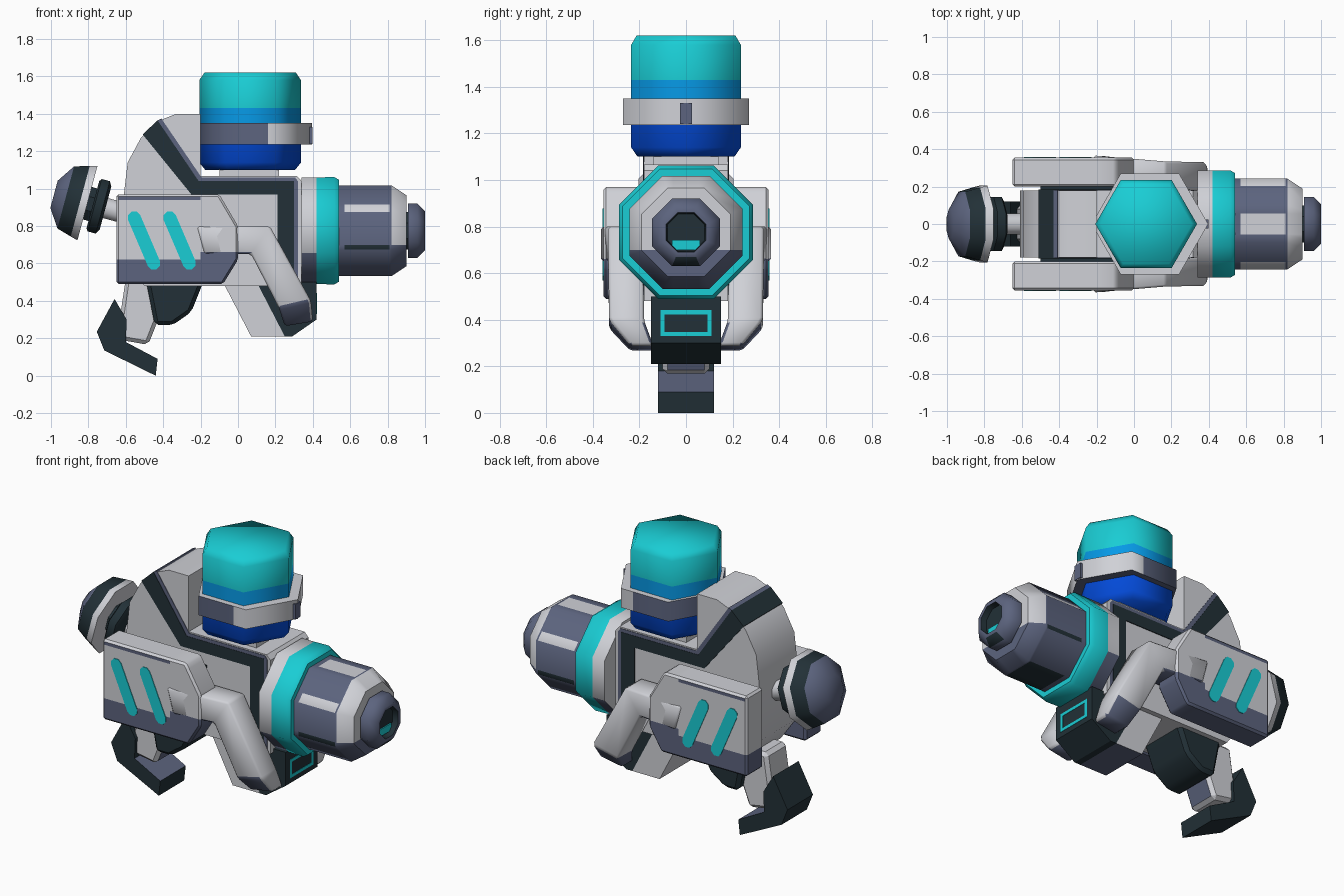
import bpy, bmesh, math
from mathutils import Vector

cube = bpy.data.objects.get("Cube")
if cube:
    bpy.data.objects.remove(cube, do_unlink=True)

# Flat colours
COLOURS = {
    "light_grey": (0.63, 0.64, 0.68),
    "slate": (0.107, 0.127, 0.21),
    "charcoal": (0.016, 0.03, 0.038),
    "cyan": (0.01, 0.61, 0.66),
    "sky_blue": (0.002, 0.33, 0.82),
    "deep_blue": (0.001, 0.07, 0.70),
}
MATS = []
for key, rgb in COLOURS.items():
    m = bpy.data.materials.new(key)
    m.use_nodes = True
    m.diffuse_color = (*rgb, 1)
    m.node_tree.nodes["Principled BSDF"].inputs["Base Color"].default_value = (*rgb, 1)
    MATS.append(m)
LIGHT, SLATE, DARK, CYAN, SKY, DEEP = range(6)


def finish(bm, name, rule=None, angle=30):
    """Turn a bmesh into a named object, painting faces by an optional rule."""
    bmesh.ops.recalc_face_normals(bm, faces=bm.faces[:])
    if rule:
        for f in bm.faces:
            new = rule(f.calc_center_median(), f.normal)
            if new is not None:
                f.material_index = new
    me = bpy.data.meshes.new(name)
    bm.to_mesh(me)
    bm.free()
    for m in MATS:
        me.materials.append(m)
    me.shade_smooth()
    me.set_sharp_from_angle(angle=math.radians(angle))
    ob = bpy.data.objects.new(name, me)
    bpy.context.collection.objects.link(ob)


def soften(bm, size):
    bmesh.ops.recalc_face_normals(bm, faces=bm.faces[:])
    edges = [e for e in bm.edges if e.calc_face_angle(0) > 0.35]
    bmesh.ops.bevel(bm, geom=edges, offset=size, segments=1, affect='EDGES', profile=0.5, material=-1)


def split(bm, axis, *values):
    """Cut all faces along planes across one axis, as borders for paint."""
    for v in values:
        co = Vector()
        co[axis] = v
        no = Vector()
        no[axis] = 1
        bmesh.ops.bisect_plane(bm, geom=bm.verts[:] + bm.edges[:] + bm.faces[:], plane_co=co, plane_no=no)


def skin(rings, mats):
    """Join rings of points with quads and close both ends."""
    bm = bmesh.new()
    vs = [[bm.verts.new(p) for p in ring] for ring in rings]
    n = len(vs[0])
    for a, b, mat in zip(vs, vs[1:], mats):
        for i in range(n):
            j = (i + 1) % n
            bm.faces.new((a[i], a[j], b[j], b[i])).material_index = mat
    bm.faces.new(vs[0]).material_index = mats[0]
    bm.faces.new(vs[-1]).material_index = mats[-1]
    return bm


def prism(pts, y0, y1, mat=LIGHT, bevel=0):
    """Extrude an xz outline along y."""
    bm = skin([[(x, y, z) for x, z in pts] for y in (y0, y1)], [mat, mat])
    if bevel:
        soften(bm, bevel)
    return bm


def turned(rings, sides, origin, axis, u):
    """Faceted solid of (offset, radius to flat, material) rings along an axis."""
    axis, u, origin = Vector(axis).normalized(), Vector(u), Vector(origin)
    v = axis.cross(u)
    phase = math.pi / sides if sides == 8 else 0
    k = 1 / math.cos(math.pi / sides)
    loops = []
    for off, r, _ in rings:
        angs = [phase + 2 * math.pi * i / sides for i in range(sides)]
        loops.append([origin + axis * off + (u * math.cos(a) + v * math.sin(a)) * r * k for a in angs])
    return skin(loops, [r[2] for r in rings])


# Body with rounded hump
hump = [(0.315, 1.067), (-0.2, 1.067), (-0.2, 1.4), (-0.33, 1.4), (-0.43, 1.36), (-0.52, 1.27),
        (-0.59, 1.14), (-0.61, 0.97), (-0.6, 0.62), (-0.5, 0.48), (0.34, 0.48), (0.34, 1.04)]
finish(prism(hump, -0.18, 0.18), "body", angle=40)
finish(prism([(-0.51, 1.29), (-0.25, 0.97), (0.21, 0.97), (0.21, 0.49), (0.3, 0.49), (0.3, 1.04),
              (-0.21, 1.04), (-0.43, 1.365)], -0.185, 0.185, DARK), "body_stripe")
finish(prism([(-0.43, 1.365), (-0.21, 1.04), (0.3, 1.04), (0.3, 0.49), (0.32, 0.49), (0.32, 1.04),
              (0.305, 1.06), (-0.195, 1.06), (-0.41, 1.375)], -0.183, 0.183, SLATE), "stripe_edge")
finish(prism([(-0.5, 0.55), (-0.445, 0.27), (-0.35, 0.27), (-0.25, 0.34), (-0.19, 0.49), (-0.15, 0.55)],
             -0.15, 0.15, DARK, 0.02), "belly")

# Chest base in two tones with a framed front plate
finish(prism([(-0.08, 0.5), (0.07, 0.21), (0.25, 0.21), (0.1, 0.5)], -0.15, 0.15), "chest_base_rear",
       lambda c, n: SLATE if n.z < -0.9 else None)
finish(prism([(0.1, 0.5), (0.25, 0.21), (0.29, 0.21), (0.42, 0.3), (0.42, 0.5)], -0.15, 0.15, DARK),
       "chest_base_front")


def box(name, lo, hi, mat):
    finish(prism([(lo[0], lo[2]), (hi[0], lo[2]), (hi[0], hi[2]), (lo[0], hi[2])], lo[1], hi[1], mat), name)


for z in (0.33, 0.423):
    box("plate_frame_bar", (0.418, -0.11, z), (0.422, 0.11, z + 0.018), CYAN)
for y in (-0.11, 0.092):
    box("plate_frame_post", (0.418, y, 0.33), (0.422, y + 0.018, 0.441), CYAN)

# Canister with neck and collar
box("neck", (-0.1, -0.14, 1.04), (0.22, 0.14, 1.12), LIGHT)
C6 = math.cos(math.pi / 6)
tank = [(1.10, 0.24, DEEP), (1.14, 0.272, DEEP), (1.35, 0.272, SKY), (1.43, 0.272, CYAN),
        (1.58, 0.272, CYAN), (1.62, 0.245, CYAN)]
finish(turned([(z, r * C6, m) for z, r, m in tank], 6, (0.065, 0, 0), (0, 0, 1), (1, 0, 0)),
       "canister", angle=62)
collar = turned([(1.235, 0.27, LIGHT), (1.35, 0.27, LIGHT)], 6, (0.085, 0, 0), (0, 0, 1), (1, 0, 0))
split(collar, 0, 0.16)
finish(collar, "canister_collar",
       lambda c, n: SLATE if n.z < -0.5 or (abs(n.y) > 0.3 and c.x < 0.16) else None, 62)
box("collar_mark", (0.38, -0.025, 1.24), (0.397, 0.025, 1.33), SLATE)

# Cannon: flange, barrel and muzzle
AXIS = ((0, 0, 0.775), (1, 0, 0), (0, 1, 0))
finish(turned([(0.34, 0.285, LIGHT), (0.42, 0.285, CYAN), (0.515, 0.287, CYAN), (0.54, 0.272, CYAN)], 8, *AXIS),
       "cannon_flange", lambda c, n: SLATE if c.x < 0.41 and n.z < -0.3 else None, 50)
barrel = turned([(0.53, 0.243, SLATE), (0.82, 0.243, LIGHT), (0.9, 0.19, LIGHT)], 8, *AXIS)
split(barrel, 0, 0.57, 0.81)
split(barrel, 1, -0.055, 0.055)
split(barrel, 2, 0.915, 0.70)


def barrel_paint(c, n):
    if c.x > 0.82:
        return SLATE if n.z < -0.1 or c.z < 0.70 else LIGHT
    if not 0.57 < c.x < 0.81:
        return SLATE
    if (c.z > 1 and abs(c.y) < 0.055) or 0.88 < c.z < 0.915:
        return LIGHT
    return DARK if c.z < 0.70 and (n.z < -0.9 or n.z > -0.1) else SLATE


finish(barrel, "cannon_barrel", barrel_paint, 50)
finish(turned([(0.85, 0.1, DARK), (0.93, 0.1, DARK)], 8, *AXIS), "muzzle_core")
finish(turned([(0.91, 0.145, SLATE), (0.96, 0.145, SLATE), (1.0, 0.105, SLATE), (1.0, 0.085, DARK),
               (0.965, 0.08, DARK)], 8, *AXIS), "muzzle",
       lambda c, n: DARK if c.x > 0.96 and n.z < -0.6 else None, 50)
box("muzzle_glow", (0.964, -0.06, 0.7), (0.972, 0.06, 0.742), CYAN)

# Rear knob on a tilted stem
KNOB = ((-0.805, 0, 0.922), (-0.965, 0, 0.26), (0, 1, 0))
finish(turned([(-0.28, 0.055, LIGHT), (0, 0.055, LIGHT)], 8, *KNOB), "knob_stem", angle=50)
finish(turned([(-0.1, 0.12, DARK), (-0.085, 0.145, DARK), (-0.04, 0.145, DARK), (-0.03, 0.13, DARK)], 8, *KNOB),
       "knob_disc", angle=50)
finish(turned([(-0.04, 0.09, DARK), (0.01, 0.09, DARK)], 8, *KNOB), "knob_spacer")
finish(turned([(0, 0.205, LIGHT), (0.04, 0.195, DARK), (0.12, 0.172, SLATE), (0.185, 0.075, SLATE)], 8, *KNOB),
       "knob", angle=50)

# Rear leg and foot
finish(prism([(-0.6, 0.52), (-0.34, 0.52), (-0.48, 0.165), (-0.62, 0.19), (-0.63, 0.32)], -0.1, 0.1, LIGHT, 0.02),
       "rear_leg", lambda c, n: SLATE if n.x > 0.8 else None)
finish(prism([(-0.66, 0.41), (-0.755, 0.235), (-0.715, 0.135), (-0.44, 0), (-0.43, 0.09), (-0.6, 0.18),
              (-0.595, 0.3)], -0.12, 0.12, DARK), "rear_foot", lambda c, n: SLATE if n.z > 0.7 else None)


def capsule(a, b, r):
    """Rounded bar outline between two xz points."""
    t = math.atan2(b[1] - a[1], b[0] - a[0])
    return [(p[0] + r * math.cos(t + s + h), p[1] + r * math.sin(t + s + h))
            for p, s in ((b, 0), (a, math.pi)) for h in (-1.57, -0.8, 0, 0.8, 1.57)]


def panel_paint(c, n):
    """Slate along the lower part, and on a thin band below the top edge."""
    low = 0.66 if c.x > -0.2 else 0.62
    return SLATE if c.z < low or (abs(n.y) > 0.9 and c.z > 0.94 and c.x < -0.2) else LIGHT


# Side panels, their stripes, and the bent arms
for side, label in ((-1, "front"), (1, "back")):
    panel = prism([(-0.65, 0.97), (-0.1, 0.97), (0.0, 0.8), (0.0, 0.62), (-0.08, 0.49), (-0.65, 0.49)],
                  side * 0.2, side * 0.355, LIGHT, 0.012)
    split(panel, 0, -0.2)
    split(panel, 2, 0.62, 0.66, 0.94)
    finish(panel, label + "_side_panel", panel_paint)
    box(label + "_panel_mount", (-0.5, side * 0.17, 0.58), (-0.08, side * 0.21, 0.9), DARK)
    for x in (-0.555, -0.365):
        finish(prism(capsule((x, 0.845), (x + 0.105, 0.6), 0.035), side * 0.352, side * 0.359, CYAN),
               label + "_panel_stripe")

    arm = [((-0.22, 0.8), (-0.18, 0.65), 0.18, 0.366), ((0.17, 0.8), (0.07, 0.65), 0.18, 0.335),
           ((0.39, 0.4), (0.22, 0.36), 0.18, 0.33), ((0.4, 0.29), (0.25, 0.265), 0.14, 0.24)]
    rings = [[(a[0], side * y0, a[1]), (a[0], side * y1, a[1]), (b[0], side * y1, b[1]), (b[0], side * y0, b[1])]
             for a, b, y0, y1 in arm]
    bm = skin(rings, [LIGHT, LIGHT, SLATE])
    soften(bm, 0.012)
    finish(bm, label + "_arm",
           lambda c, n: SLATE if n.z < -0.7 else LIGHT if n.x > 0.7 else None, 50)
